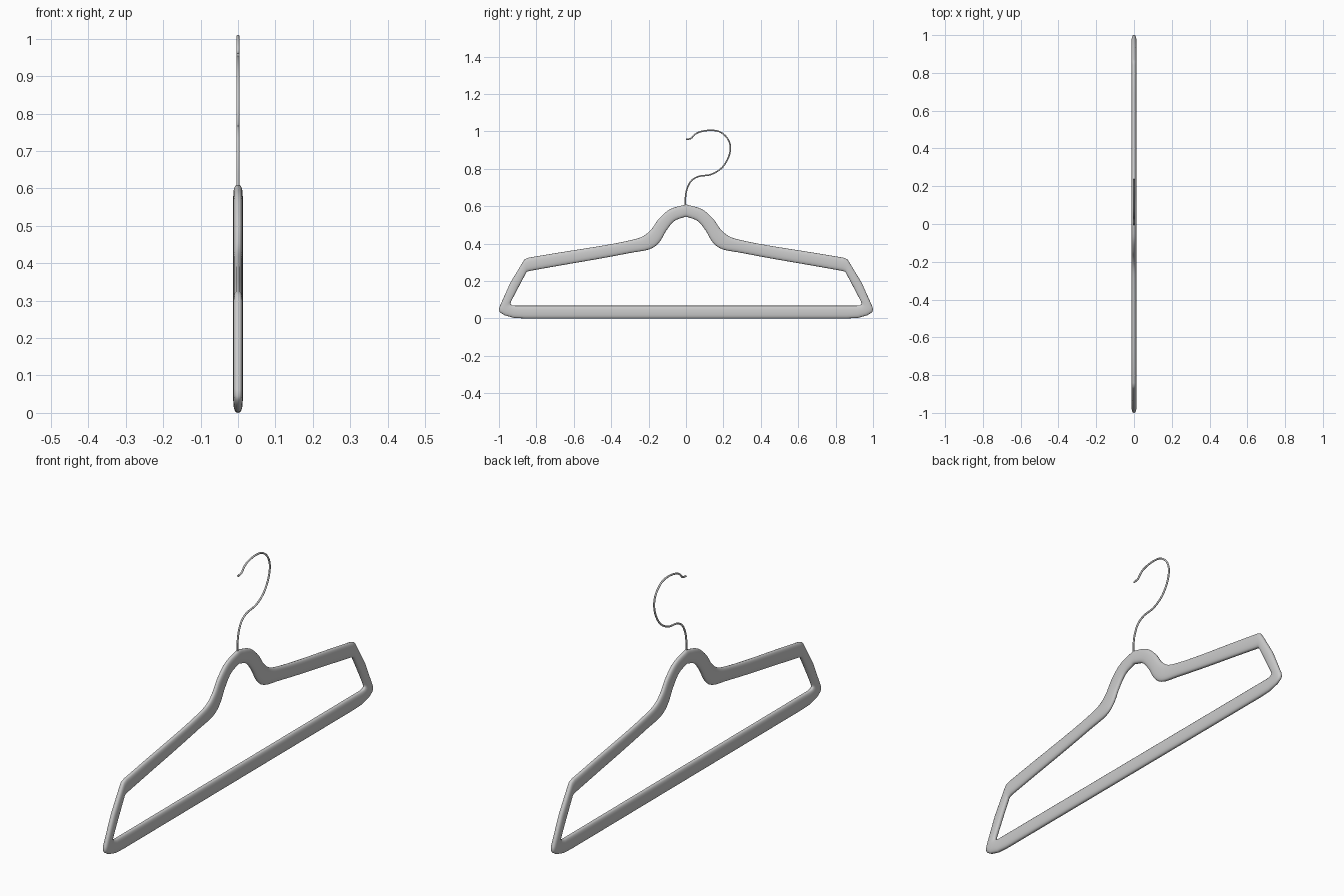
import bpy, bmesh, math
from mathutils import Vector

if "Cube" in bpy.data.objects:
    bpy.data.objects.remove(bpy.data.objects["Cube"])


def smooth_path(pts, steps):
    """Catmull-Rom interpolation through points of any dimension."""
    pts = [Vector(p) for p in pts]
    ext = [2 * pts[0] - pts[1]] + pts + [2 * pts[-1] - pts[-2]]
    out = []
    for i in range(1, len(ext) - 2):
        a, b, c, d = ext[i - 1:i + 3]
        for s in range(steps):
            t = s / steps
            out.append(0.5 * (2 * b + (c - a) * t + (2 * a - 5 * b + 4 * c - d) * t * t
                              + (3 * b - a - 3 * c + d) * t ** 3))
    return out + [pts[-1]]


# Right half of the frame: outer y, outer z, inner y, inner z
lower = [
    (0, 0, 0, .068), (.86, 0, .86, .068), (.92, .003, .912, .068),
    (.97, .017, .929, .070), (.995, .033, .937, .076), (1.0, .045, .938, .082),
    (.997, .062, .936, .09), (.94, .19, .895, .168), (.872, .302, .856, .242),
    (.862, .317, .85, .25), (.842, .325, .832, .255),
]
upper = [
    (.68, .352, .68, .282), (.46, .387, .46, .320), (.32, .413, .30, .350),
    (.235, .437, .195, .370), (.185, .477, .143, .407), (.145, .533, .105, .470),
    (.085, .584, .062, .521), (0, .610, 0, .545),
]
half = [Vector(p) for p in lower] + smooth_path(upper, 5)
left = [Vector((-p[0], p[1], -p[2], p[3])) for p in half[1:-1]]
stations = half + left[::-1]

# Hanger frame: rounded flat section swept around the closed loop
SEG = 20
bm = bmesh.new()
rings = []
for oy, oz, iy, iz in stations:
    ring = []
    for k in range(SEG):
        a = 2 * math.pi * k / SEG
        c, s = math.cos(a), math.sin(a)
        u = math.copysign(abs(c) ** .85, c)
        x = .0128 * math.copysign(abs(s) ** .75, s)
        ring.append(bm.verts.new((x, (oy + iy) / 2 + u * (oy - iy) / 2,
                                  (oz + iz) / 2 + u * (oz - iz) / 2)))
    rings.append(ring)
for i, r in enumerate(rings):
    n = rings[(i + 1) % len(rings)]
    for k in range(SEG):
        j = (k + 1) % SEG
        bm.faces.new((r[k], r[j], n[j], n[k]))
bmesh.ops.recalc_face_normals(bm, faces=bm.faces)
mesh = bpy.data.meshes.new("hanger_frame")
bm.to_mesh(mesh)
bm.free()
frame = bpy.data.objects.new("hanger_frame", mesh)
bpy.context.collection.objects.link(frame)
bpy.context.view_layer.objects.active = frame
frame.select_set(True)
bpy.ops.object.shade_smooth_by_angle(angle=math.radians(40))

# Wire hook
hook_pts = [
    (-.004, .585), (-.004, .61), (-.002, .657), (.008, .70), (.03, .738), (.07, .760),
    (.134, .770), (.192, .806), (.228, .864), (.237, .92), (.22, .965),
    (.18, .998), (.13, 1.006), (.075, .998), (.045, .982), (.027, .963), (0, .957),
]
path = smooth_path(hook_pts, 5)
curve = bpy.data.curves.new("wire_hook", 'CURVE')
curve.dimensions = '3D'
curve.bevel_depth = .0042
curve.bevel_resolution = 3
curve.use_fill_caps = True
spline = curve.splines.new('POLY')
spline.points.add(len(path) - 1)
for sp, p in zip(spline.points, path):
    sp.co = (0, p[0], p[1], 1)
spline.use_smooth = True
hook = bpy.data.objects.new("wire_hook", curve)
bpy.context.collection.objects.link(hook)
